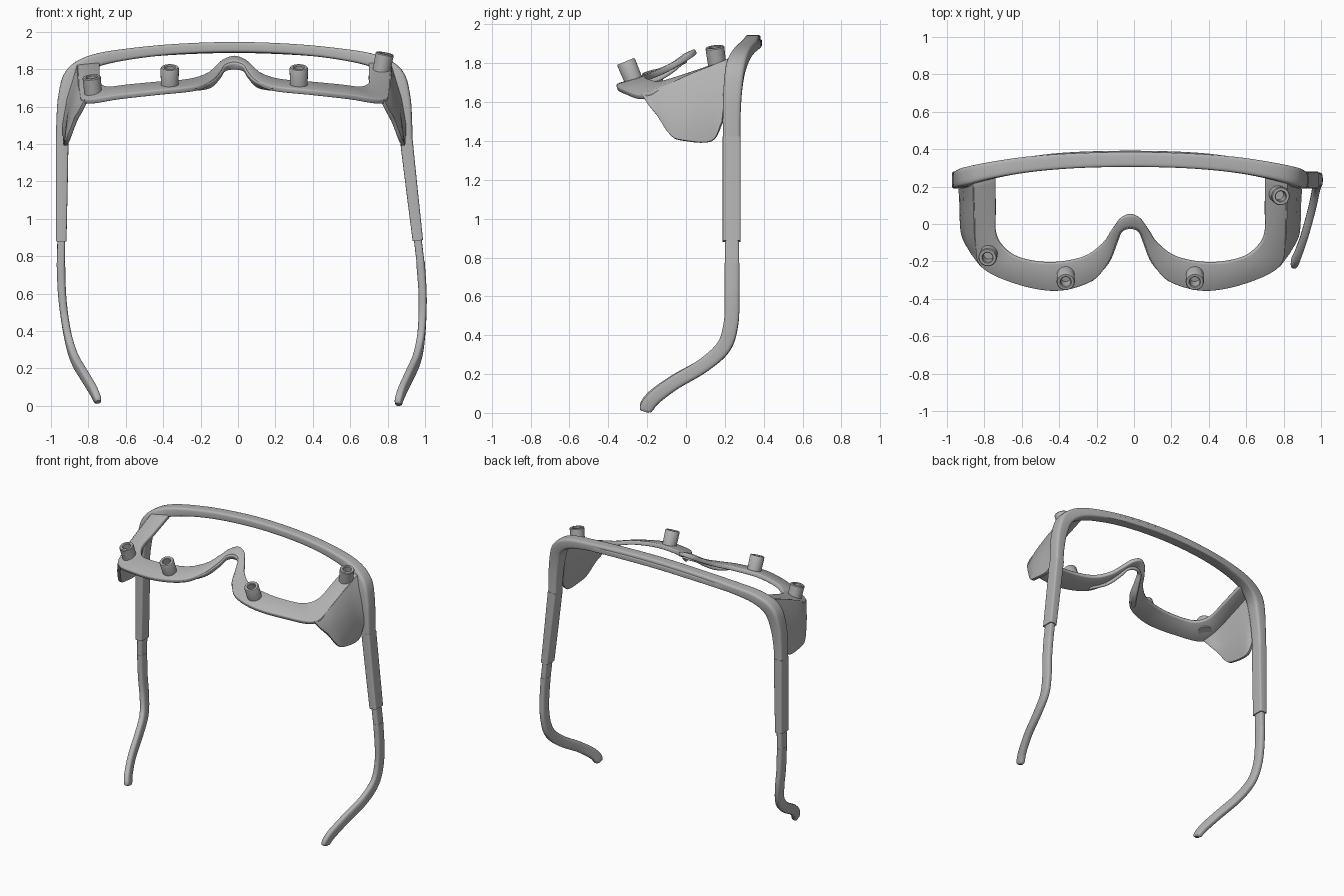
import bpy, bmesh, math
from mathutils import Vector, Matrix

if "Cube" in bpy.data.objects:
    bpy.data.objects.remove(bpy.data.objects["Cube"], do_unlink=True)

CX = -0.02      # symmetry plane of the frame
grey = bpy.data.materials.new("plain_grey")
grey.use_nodes = True
grey.diffuse_color = (0.45, 0.45, 0.45, 1)
grey.node_tree.nodes["Principled BSDF"].inputs["Base Color"].default_value = (0.45, 0.45, 0.45, 1)


def smooth(pts, n=5):
    """Catmull-Rom through points of any dimension."""
    pts = [Vector(p) for p in pts]
    ext = [pts[0] * 2 - pts[1]] + pts + [pts[-1] * 2 - pts[-2]]
    out = []
    for a, b, c, d in zip(ext, ext[1:], ext[2:], ext[3:]):
        for i in range(n):
            t = i / n
            out.append(0.5 * (2 * b + (c - a) * t + (2 * a - 5 * b + 4 * c - d) * t ** 2
                              + (3 * b - a - 3 * c + d) * t ** 3))
    return out + [pts[-1]]


def mirrored(pts):
    """Half profile starting at the centre -> full profile from -x to +x."""
    return [(-p[0], *p[1:]) for p in reversed(pts[1:])] + list(pts)


def finish(name, bm, angle=35):
    me = bpy.data.meshes.new(name)
    bm.to_mesh(me)
    bm.free()
    ob = bpy.data.objects.new(name, me)
    bpy.context.collection.objects.link(ob)
    me.materials.append(grey)
    bpy.ops.object.select_all(action="DESELECT")
    ob.select_set(True)
    bpy.context.view_layer.objects.active = ob
    bpy.ops.object.shade_smooth_by_angle(angle=math.radians(angle))
    return ob


def shell(name, rows, thick, offset=-1):
    """Surface through rows of points, thickened with soft edges."""
    bm = bmesh.new()
    grid = [[bm.verts.new((p[0] + CX, p[1], p[2])) for p in r] for r in rows]
    for r, s in zip(grid, grid[1:]):
        for k in range(len(r) - 1):
            bm.faces.new((r[k], s[k], s[k + 1], r[k + 1]))
    ob = finish(name, bm)
    sol = ob.modifiers.new("thickness", "SOLIDIFY")
    sol.thickness, sol.offset = thick, offset
    bev = ob.modifiers.new("soft_edge", "BEVEL")
    bev.width, bev.segments, bev.limit_method = 0.007, 2, "ANGLE"
    bev.angle_limit = math.radians(50)
    return ob


def sweep(name, stations, ref, power=0.4, matrix=None):
    """Rounded-box section along stations (x, y, z, half_a, half_b along ref)."""
    bm = bmesh.new()
    rings, count = [], 20
    pos = [Vector(s[:3]) for s in stations]
    for i, s in enumerate(stations):
        t = (pos[min(i + 1, len(pos) - 1)] - pos[max(i - 1, 0)]).normalized()
        b = (ref - t * ref.dot(t)).normalized()
        a = t.cross(b)
        ring = []
        for k in range(count):
            w = 2 * math.pi * (k + 0.5) / count
            c, d = math.cos(w), math.sin(w)
            ring.append(bm.verts.new(pos[i]
                        + a * s[3] * math.copysign(abs(c) ** power, c)
                        + b * s[4] * math.copysign(abs(d) ** power, d)))
        rings.append(ring)
    for r, s in zip(rings, rings[1:]):
        for k in range(count):
            bm.faces.new((r[k], r[k - 1], s[k - 1], s[k]))
    bm.faces.new(rings[0])
    bm.faces.new(list(reversed(rings[-1])))
    bmesh.ops.recalc_face_normals(bm, faces=bm.faces)
    if matrix:
        bm.transform(matrix)
    return finish(name, bm)


shift = Matrix.Translation((CX, 0, 0))
X, Y = Vector((1, 0, 0)), Vector((0, 1, 0))

# Brow bar, curving down at both corners to the hinges
brow = [(0, .345, 1.918, .028, .040), (.3, .338, 1.908, .028, .040),
        (.55, .318, 1.883, .030, .042), (.75, .285, 1.843, .036, .045),
        (.86, .255, 1.77, .045, .050), (.9, .24, 1.65, .042, .048),
        (.915, .235, 1.52, .036, .046), (.92, .235, 1.415, .034, .045)]
sweep("brow_bar", smooth(mirrored(brow)), Y, matrix=shift)

# Thin lip behind the brow bar
lip = [(0, .378, 1.905, .018, .014), (.35, .368, 1.893, .018, .014),
       (.62, .338, 1.865, .016, .012)]
sweep("brow_lip", smooth(mirrored(lip)), Y, matrix=shift)

# Lens rim: inner and outer edge curves
inner = [(0, .045, 1.875), (.06, .02, 1.855), (.10, -.04, 1.82), (.15, -.11, 1.78),
         (.25, -.18, 1.75), (.42, -.21, 1.735), (.58, -.19, 1.72), (.67, -.14, 1.71),
         (.72, -.06, 1.73), (.72, .08, 1.775), (.72, .26, 1.84)]
outer = [(0, -.02, 1.845), (.05, -.04, 1.83), (.075, -.10, 1.79), (.12, -.21, 1.745),
         (.21, -.31, 1.71), (.4, -.36, 1.69), (.62, -.32, 1.665), (.8, -.23, 1.64),
         (.83, -.10, 1.69), (.835, .06, 1.76), (.84, .22, 1.825)]
shell("lens_rim", [smooth(mirrored(inner)), smooth(mirrored(outer))], 0.03)

# Nose flange under the bridge
flange = [(0, .0, 1.80), (.055, -.02, 1.79), (.085, -.07, 1.75),
          (.13, -.15, 1.705), (.2, -.25, 1.69)]
shell("nose_flange", [smooth(mirrored([(x, y, z - .008) for x, y, z in outer[:5]])),
                      smooth(mirrored(flange))], 0.02, 0)

# Side shields below the rim
top = [(.8, -.23, 1.64), (.83, -.10, 1.69), (.837, .02, 1.745), (.84, .12, 1.785), (.84, .22, 1.825)]
middle = [(.83, -.19, 1.58), (.87, -.10, 1.56), (.885, .02, 1.57), (.89, .12, 1.6), (.895, .2, 1.65)]
bottom = [(.855, -.155, 1.54), (.895, -.085, 1.435), (.91, -.02, 1.405), (.915, .13, 1.40), (.92, .185, 1.5)]
for side, label in ((1, "left"), (-1, "right")):
    rows = []
    for line in (top, middle, bottom):
        row = [(side * p.x, p.y, p.z) for p in smooth(line)]
        rows.append(row[::side])
    shell(label + "_side_shield", rows, 0.022)

# Temple arms: sleeve, slim rod and curved ear tip; the left one is swung open
sleeve = [(.92, .235, 1.42, .046, .034), (.922, .235, 1.15, .046, .031), (.925, .235, .88, .046, .028)]
rod = [(.925, .237, .90, .037, .021), (.927, .237, .76, .037, .021)]
tip = [(.927, .237, .765, .039, .023), (.921, .237, .6, .038, .022), (.905, .232, .46, .038, .021),
       (.882, .195, .34, .038, .021), (.85, .09, .245, .037, .021), (.80, -.06, .16, .036, .021),
       (.755, -.165, .085, .036, .021), (.732, -.205, .035, .034, .02), (.728, -.212, .018, .02, .013)]
hinge = Vector((.915, 0, 1.42))
swing = (Matrix.Translation(hinge) @ Matrix.Rotation(-0.105, 4, "Y") @ Matrix.Translation(-hinge))
for side, label in ((1, "left"), (-1, "right")):
    m = shift @ (swing if side > 0 else Matrix.Identity(4))
    for part, line, power in (("sleeve", sleeve, .25), ("rod", rod, .4), ("ear_tip", smooth(tip), .6)):
        sweep(f"{label}_temple_{part}", [(side * s[0], *s[1:]) for s in line], X, power, m)

# Hollow posts on the rim
posts = [((-.772, -.15, 1.65), (-.783, -.18, 1.76)), ((-.365, -.265, 1.70), (-.365, -.31, 1.81)),
         ((.325, -.265, 1.70), (.325, -.31, 1.81)), ((.765, .162, 1.78), (.785, .148, 1.885))]
profile = [(0, 0), (.047, 0), (.049, .95), (.045, 1), (.031, 1), (.027, .96), (.027, .4), (0, .4)]
for i, (base, end) in enumerate(posts):
    base, axis = Vector(base), Vector(end) - Vector(base)
    bm = bmesh.new()
    line = [bm.verts.new((r, 0, h * axis.length)) for r, h in profile]
    edges = [bm.edges.new(e) for e in zip(line, line[1:])]
    bmesh.ops.spin(bm, geom=line + edges, cent=(0, 0, 0), axis=(0, 0, 1),
                   angle=2 * math.pi, steps=24)
    bmesh.ops.remove_doubles(bm, verts=bm.verts, dist=1e-4)
    bmesh.ops.recalc_face_normals(bm, faces=bm.faces)
    bm.transform(Matrix.Translation(base) @ axis.to_track_quat("Z", "Y").to_matrix().to_4x4())
    finish(f"rim_post_{i + 1}", bm)
